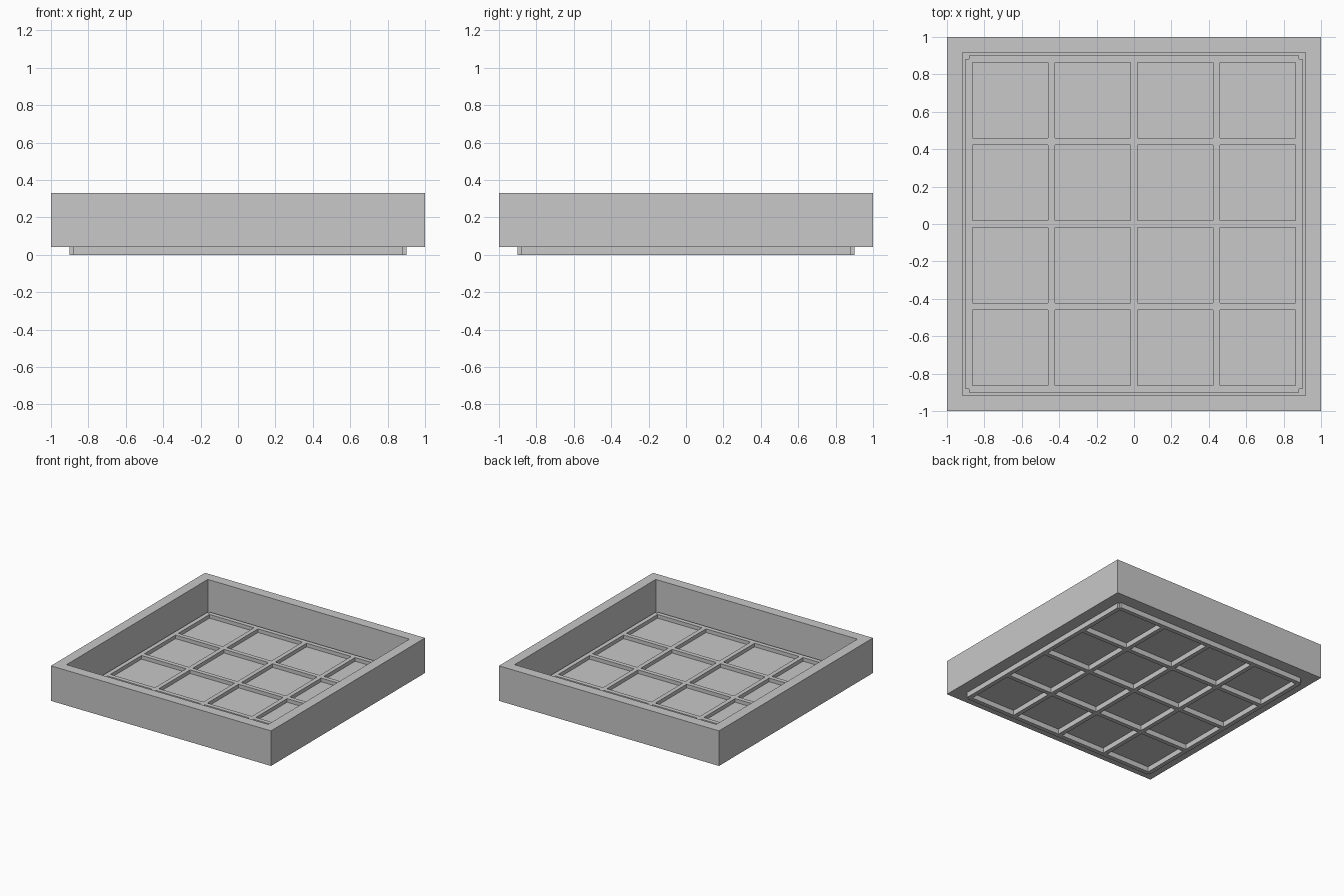
import bpy, bmesh

if "Cube" in bpy.data.objects:
    bpy.data.objects.remove(bpy.data.objects["Cube"])

WALL = 0.882            # inner half width of the tray
PITCH, HALF = 0.441, 0.018
BASE, TOP, FLOOR = 0.042, 0.33, 0.046
RIB_TOP = 0.076

grey = bpy.data.materials.new("light grey")
grey.diffuse_color = (0.58, 0.58, 0.58, 1)
grey.use_nodes = True
grey.node_tree.nodes["Principled BSDF"].inputs["Base Color"].default_value = grey.diffuse_color


def make_object(name, bm):
    bmesh.ops.recalc_face_normals(bm, faces=bm.faces)
    mesh = bpy.data.meshes.new(name)
    bm.to_mesh(mesh)
    bm.free()
    mesh.materials.append(grey)
    obj = bpy.data.objects.new(name, mesh)
    bpy.context.collection.objects.link(obj)
    return obj


# Tray: box with its top inset and sunk down to a thin floor
bm = bmesh.new()
bmesh.ops.create_cube(bm, size=2)
for v in bm.verts:
    v.co.z = TOP if v.co.z > 0 else BASE
bm.normal_update()
top = max(bm.faces, key=lambda f: f.calc_center_median().z)
bmesh.ops.inset_region(bm, faces=[top], thickness=1 - WALL)
sunk = bmesh.ops.extrude_discrete_faces(bm, faces=[top])["faces"][0]
for v in sunk.verts:
    v.co.z = FLOOR
make_object("tray", bm)

# Rib lattice: five bars each way, running through the floor
centres = [PITCH * i for i in range(-2, 3)]
cuts = sorted([c + s * HALF for c in centres for s in (-1, 1)] + [-WALL, WALL])


def in_bar(m):
    return any(abs(m - c) < HALF for c in centres)


bm = bmesh.new()
grid = [[bm.verts.new((x, y, 0)) for y in cuts] for x in cuts]
for i in range(len(cuts) - 1):
    for j in range(len(cuts) - 1):
        mx = (cuts[i] + cuts[i + 1]) / 2
        my = (cuts[j] + cuts[j + 1]) / 2
        # bars end at the wall line, leaving small notches at the corners
        if (in_bar(mx) and abs(my) < WALL) or (in_bar(my) and abs(mx) < WALL):
            bm.faces.new((grid[i][j], grid[i + 1][j],
                          grid[i + 1][j + 1], grid[i][j + 1]))
bmesh.ops.delete(bm, geom=[v for v in bm.verts if not v.link_faces], context="VERTS")
bottom = bm.faces[:]
new = bmesh.ops.extrude_face_region(bm, geom=bottom, use_keep_orig=True)["geom"]
for v in new:
    if isinstance(v, bmesh.types.BMVert):
        v.co.z = RIB_TOP
make_object("rib_lattice", bm)
